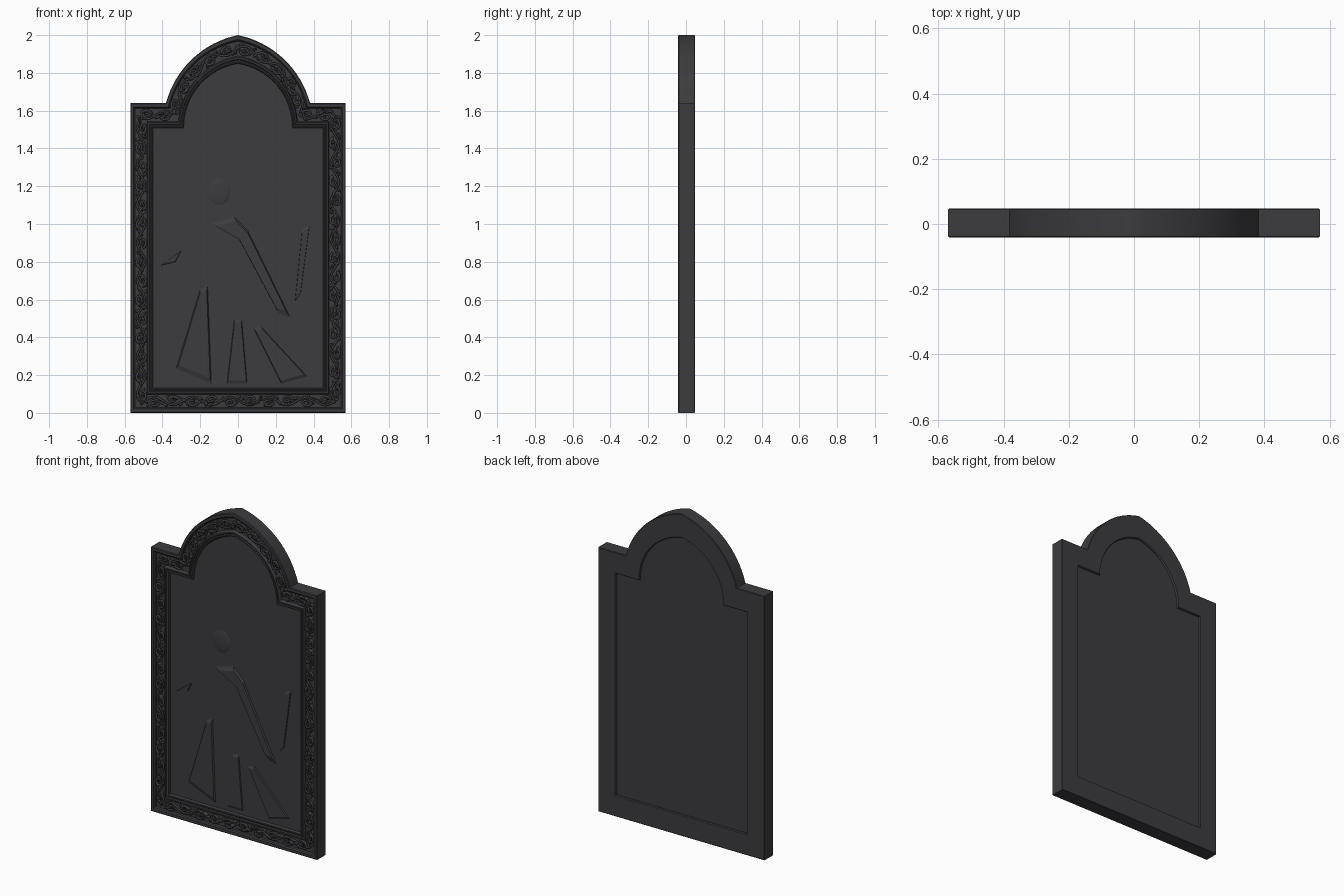
import bpy, bmesh, math, random
from mathutils import Vector, Matrix

if "Cube" in bpy.data.objects:
    bpy.data.objects.remove(bpy.data.objects["Cube"])

random.seed(4)
STONE = bpy.data.materials.new("dark_stone")
STONE.diffuse_color = (0.045, 0.045, 0.05, 1)
STONE.use_nodes = True
STONE.node_tree.nodes["Principled BSDF"].inputs["Base Color"].default_value = STONE.diffuse_color


def finish(bm, name, smooth=None):
    bmesh.ops.recalc_face_normals(bm, faces=bm.faces)
    me = bpy.data.meshes.new(name)
    bm.to_mesh(me)
    bm.free()
    me.materials.append(STONE)
    ob = bpy.data.objects.new(name, me)
    bpy.context.collection.objects.link(ob)
    if smooth:
        bpy.context.view_layer.objects.active = ob
        ob.select_set(True)
        bpy.ops.object.shade_smooth_by_angle(angle=math.radians(smooth))
        ob.select_set(False)
    return ob


def outline(d, n=16):
    """Shouldered pointed-arch outline as (x, z), moved inward by d."""
    r, cx, cz = 0.498 - 1.3 * d, -0.10 + 0.38 * d, 1.512
    side, low, sh = 0.57 - d, 1.1 * d, 1.64 - 1.1 * d
    a0, a1 = math.asin((sh - cz) / r), math.acos(-cx / r)
    half = [(side, low), (side, sh)]
    for i in range(n + 1):
        a = a0 + (a1 - a0) * i / n
        half.append((cx + r * math.cos(a), cz + r * math.sin(a)))
    half[-1] = (0, half[-1][1])
    return half + [(-x, z) for x, z in reversed(half[:-1])]


def ring(bm, d, y):
    return [bm.verts.new((x, y, z)) for x, z in outline(d)]


# Moulded frame: one cross-section swept round the outline
section = [(0.003, 0.047), (0, 0.044), (0, -0.038), (0.004, -0.042),
           (0.018, -0.042), (0.024, -0.036), (0.026, -0.022),
           (0.088, -0.022), (0.090, -0.036), (0.094, -0.042),
           (0.101, -0.042), (0.104, -0.034), (0.108, -0.034),
           (0.112, -0.038), (0.117, -0.036), (0.120, -0.028),
           (0.120, 0.041), (0.116, 0.047)]
bm = bmesh.new()
rings = [ring(bm, d, y) for d, y in section]
for a, b in zip(rings, rings[1:] + rings[:1]):
    for i in range(len(a)):
        j = (i + 1) % len(a)
        bm.faces.new((a[i], a[j], b[j], b[i]))
finish(bm, "frame", 35)

# Recessed panel
bm = bmesh.new()
front, back = ring(bm, 0.118, -0.018), ring(bm, 0.118, 0.036)
bm.faces.new(front)
bm.faces.new(back)
for i in range(len(front)):
    j = (i + 1) % len(front)
    bm.faces.new((front[i], front[j], back[j], back[i]))
finish(bm, "panel")


# Low-relief drapery on the panel
def slab(bm, pts, h, taper=0.88):
    c = sum((Vector(p) for p in pts), Vector((0, 0))) / len(pts)
    lo = [bm.verts.new((x, -0.016, z)) for x, z in pts]
    hi = []
    for p in pts:
        q = c + (Vector(p) - c) * taper
        hi.append(bm.verts.new((q.x, -0.018 - h, q.y)))
    bm.faces.new(hi)
    for i in range(len(pts)):
        j = (i + 1) % len(pts)
        bm.faces.new((lo[i], lo[j], hi[j], hi[i]))


bm = bmesh.new()
slab(bm, [(-.33, .23), (-.14, .15), (-.16, .68), (-.20, .66)], .009)
slab(bm, [(-.14, 1.01), (-.02, 1.04), (.05, .97), (.28, .50), (.22, .52), (.0, .93)], .010)
slab(bm, [(-.41, .78), (-.30, .86), (-.33, .80)], .006)
slab(bm, [(.38, 1.0), (.34, .98), (.30, .58), (.33, .62)], .006)
slab(bm, [(.08, .45), (.12, .46), (.37, .19), (.23, .15)], .008)
slab(bm, [(-.02, .50), (.02, .50), (.05, .15), (-.06, .15)], .006)
finish(bm, "drapery_relief")

# Soft boss above the drapery
bm = bmesh.new()
bmesh.ops.create_uvsphere(bm, u_segments=20, v_segments=12, radius=1,
                          matrix=Matrix.Translation((-.10, -.016, 1.17)) @ Matrix.Diagonal((.06, .008, .07, 1)))
finish(bm, "round_boss_relief", 60)

# Path along the middle of the ornament band
pts = [Vector(p) for p in outline(0.057)]
segs, total = [], 0
for a, b in zip(pts, pts[1:] + pts[:1]):
    segs.append((total, a, b))
    total += (b - a).length


def at(s, off):
    s %= total
    start, a, b = [g for g in segs if g[0] <= s][-1]
    t = (b - a).normalized()
    return a + t * (s - start) + Vector((-t.y, t.x)) * off, t


# Vine stem and leaf scrolls as one bevelled curve
cu = bpy.data.curves.new("vine_scrolls", 'CURVE')
cu.dimensions = '3D'
cu.bevel_depth, cu.bevel_resolution = 0.006, 1
cu.materials.append(STONE)


def tube(points, y, cyclic=False):
    sp = cu.splines.new('POLY')
    sp.points.add(len(points) - 1)
    n = len(points)
    for i, p in enumerate(points):
        sp.points[i].co = (p[0], y, p[1], 1)
        sp.points[i].radius = 1 if cyclic else 1.3 - 0.6 * i / n
    sp.use_cyclic_u = cyclic


CELLS = 54
step = total / CELLS
tube([at(total * i / 432, .021 * math.sin(math.pi * CELLS * i / 432))[0] for i in range(432)], -0.030, True)
for k in range(CELLS):
    flip = 1 if k % 2 else -1
    curl = []
    for i in range(15):
        a, r = i * 0.5, 0.024 * (1 - i / 18)
        curl.append(at((k + .5) * step + r * math.cos(a) * 1.2,
                       flip * (.007 + r * math.sin(a) * .9))[0])
    tube(curl, -0.033)
vine = bpy.data.objects.new("vine_scrolls", cu)
bpy.context.collection.objects.link(vine)

# Leaves filling the band
bm = bmesh.new()
for k in range(CELLS):
    for j in range(6):
        p, t = at((k + (j + .5) / 6) * step, random.uniform(-.022, .022))
        ang = math.atan2(t.y, t.x) + random.uniform(-1.3, 1.3)
        m = (Matrix.Translation((p.x, -0.024, p.y)) @ Matrix.Rotation(-ang, 4, 'Y')
             @ Matrix.Rotation(random.uniform(-.3, .3), 4, 'X')
             @ Matrix.Diagonal((random.uniform(.012, .02), random.uniform(.010, .018), .007, 1)))
        bmesh.ops.create_icosphere(bm, subdivisions=2, radius=1, matrix=m)
finish(bm, "band_leaves", 50)
